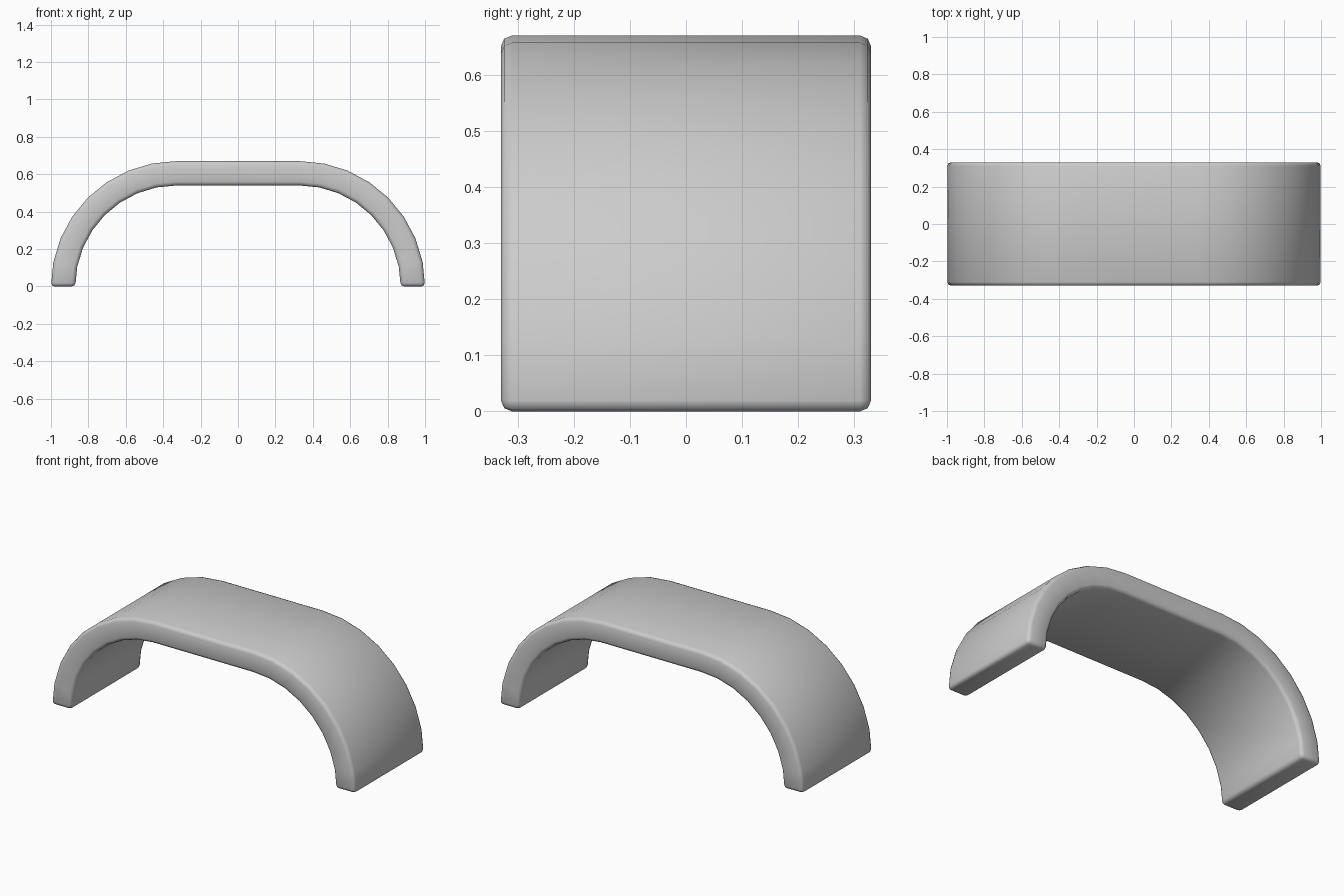
import bpy, bmesh
from math import sin, cos, pi

cube = bpy.data.objects.get("Cube")
if cube:
    bpy.data.objects.remove(cube, do_unlink=True)

HALF_FLAT, R_OUT, R_IN, DEPTH, STEPS = 0.33, 0.67, 0.54, 0.66, 8

# Plain grey material
grey = bpy.data.materials.new("light_grey")
grey.use_nodes = True
colour = (0.6, 0.6, 0.6, 1)
grey.diffuse_color = colour
grey.node_tree.nodes["Principled BSDF"].inputs["Base Color"].default_value = colour


def arch_line(radius):
    """Two quarter arcs joined by a flat top, from +x foot to -x foot."""
    right = [(HALF_FLAT + radius * cos(i * pi / 2 / STEPS),
              radius * sin(i * pi / 2 / STEPS)) for i in range(STEPS + 1)]
    return right + [(-x, z) for x, z in reversed(right)]


# Arch built as a tube of four-sided sections, capped at both feet
bm = bmesh.new()
sections = []
for (xo, zo), (xi, zi) in zip(arch_line(R_OUT), arch_line(R_IN)):
    corners = [(xo, -DEPTH / 2, zo), (xo, DEPTH / 2, zo),
               (xi, DEPTH / 2, zi), (xi, -DEPTH / 2, zi)]
    sections.append([bm.verts.new(c) for c in corners])
for a, b in zip(sections, sections[1:]):
    for k in range(4):
        n = (k + 1) % 4
        bm.faces.new((a[k], a[n], b[n], b[k]))
bm.faces.new(sections[0])
bm.faces.new(sections[-1])
bmesh.ops.recalc_face_normals(bm, faces=bm.faces)
mesh = bpy.data.meshes.new("arch_bridge")
bm.to_mesh(mesh)
bm.free()
mesh.materials.append(grey)
mesh.shade_smooth()

arch = bpy.data.objects.new("arch_bridge", mesh)
bpy.context.collection.objects.link(arch)

# Rounded rims
bevel = arch.modifiers.new("rounded_edges", "BEVEL")
bevel.width = 0.02
bevel.segments = 2
bevel.limit_method = "ANGLE"
bevel.angle_limit = pi / 4
